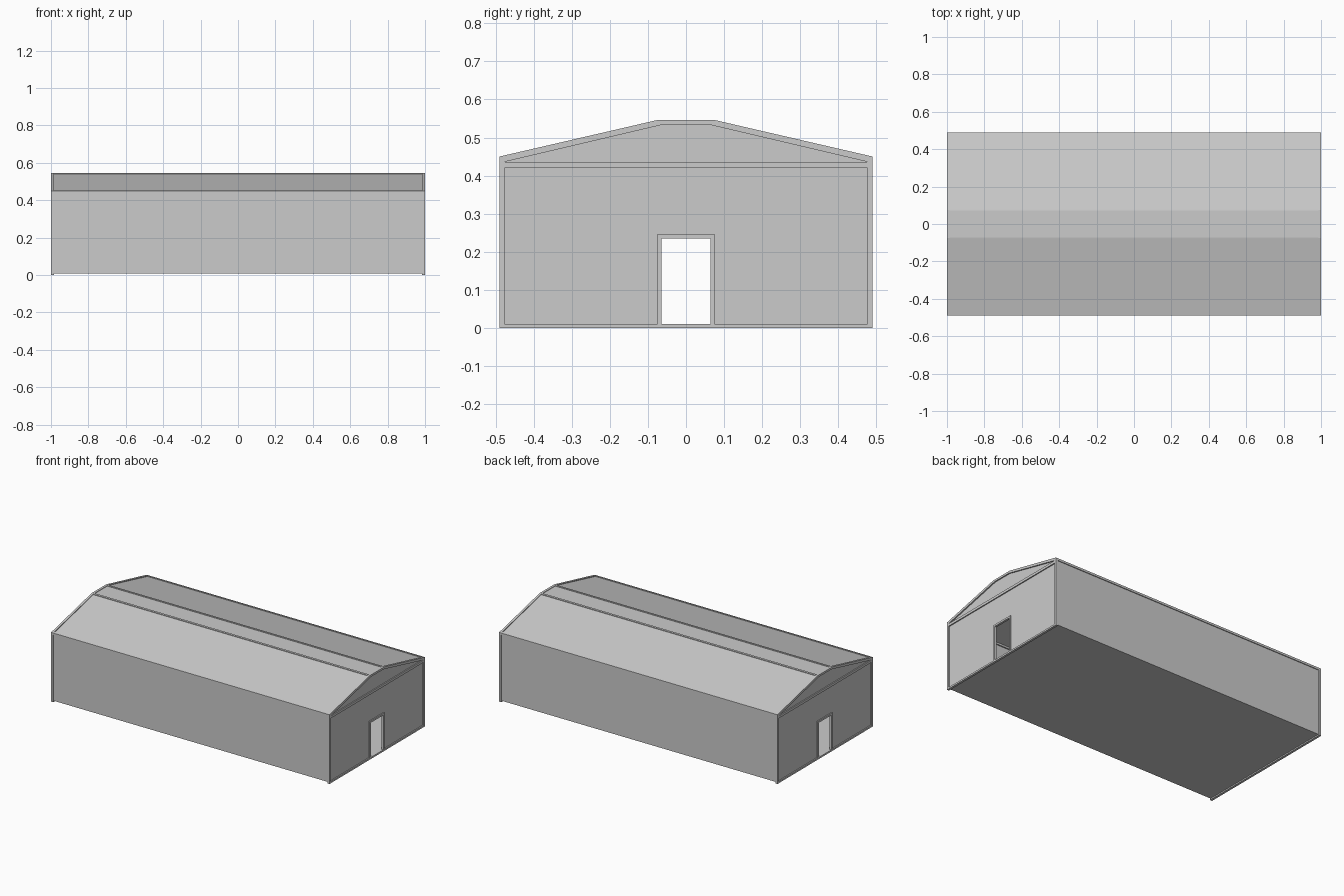
import bpy, bmesh

if "Cube" in bpy.data.objects:
    bpy.data.objects.remove(bpy.data.objects["Cube"])


def mesh_object(name, bm):
    bmesh.ops.recalc_face_normals(bm, faces=bm.faces)
    me = bpy.data.meshes.new(name)
    bm.to_mesh(me)
    bm.free()
    ob = bpy.data.objects.new(name, me)
    bpy.context.collection.objects.link(ob)
    return ob


def prism(name, profile, x0, x1):
    """Solid made by extruding a closed (y, z) profile along x."""
    bm = bmesh.new()
    face = bm.faces.new([bm.verts.new((x0, y, z)) for y, z in profile])
    if x1 != x0:
        ext = bmesh.ops.extrude_face_region(bm, geom=[face])
        verts = [g for g in ext["geom"] if isinstance(g, bmesh.types.BMVert)]
        bmesh.ops.translate(bm, verts=verts, vec=(x1 - x0, 0, 0))
        # the extruded region leaves both caps in place
        if not face.is_valid or len(bm.faces) < len(profile) + 2:
            bm.faces.new([v for v in list(bm.verts)[:len(profile)]])
    return mesh_object(name, bm)


def band(name, outer, inner, x0, x1, closed=True):
    """Frame between two matching (y, z) outlines, with depth along x."""
    bm = bmesh.new()
    rows = [[bm.verts.new((x, y, z)) for y, z in loop]
            for x, loop in ((x0, outer), (x1, outer), (x1, inner), (x0, inner))]
    n = len(outer)
    for i in range(n if closed else n - 1):
        j = (i + 1) % n
        for k in range(4):
            a, b = rows[k], rows[(k + 1) % 4]
            bm.faces.new((a[i], a[j], b[j], b[i]))
    if not closed:
        for i in (0, n - 1):
            bm.faces.new([r[i] for r in rows])
    return mesh_object(name, bm)


def mirrored(half):
    """Complete a right-half outline symmetrically about y = 0."""
    return half + [(-y, z) for y, z in reversed(half)]


def box_profile(y0, y1, z0, z1):
    return [(y0, z0), (y1, z0), (y1, z1), (y0, z1)]


outer = mirrored([(0.49, 0.0), (0.49, 0.45), (0.075, 0.546)])
inner = mirrored([(0.477, 0.011), (0.477, 0.436), (0.065, 0.533)])
door_out = mirrored([(0.075, 0.008), (0.075, 0.247)])
door_in = mirrored([(0.064, 0.008), (0.064, 0.235)])
skin = mirrored([(0.485, 0.011), (0.485, 0.446), (0.0735, 0.5425)])

# end frames, tie bars, door frames and end walls
for s, side in ((1, "right"), (-1, "left")):
    band(side + "_end_frame", outer, inner, s * 0.985, s * 1.0)
    prism(side + "_tie_bar", box_profile(-0.48, 0.48, 0.42, 0.436), s * 0.985, s * 0.999)
    band(side + "_door_frame", door_out, door_in, s * 0.985, s * 0.999, closed=False)
    wall = skin[:3] + skin[3:] + [(-0.07, 0.011), (-0.07, 0.241), (0.07, 0.241), (0.07, 0.011)]
    prism(side + "_end_wall", wall, s * 0.992, s * 0.992)

# side walls and roof as one fabric skin, plus the floor
bm = bmesh.new()
a, b = [[bm.verts.new((x, y, z)) for y, z in skin] for x in (-0.99, 0.99)]
for i in range(len(skin) - 1):
    bm.faces.new((a[i], a[i + 1], b[i + 1], b[i]))
mesh_object("wall_and_roof_cover", bm)
prism("floor", box_profile(-0.485, 0.485, 0.008, 0.011), -0.99, 0.99)

# long eave and ridge beams, following the roof slope
for s, side in ((1, "back"), (-1, "front")):
    eave = [(0.477, 0.436), (0.49, 0.436), (0.49, 0.45), (0.477, 0.453)]
    ridge = [(0.065, 0.533), (0.078, 0.533), (0.078, 0.5455), (0.073, 0.5465), (0.065, 0.5465)]
    prism(side + "_eave_beam", [(s * y, z) for y, z in eave], -0.986, 0.986)
    prism(side + "_ridge_beam", [(s * y, z) for y, z in ridge], -0.986, 0.986)
